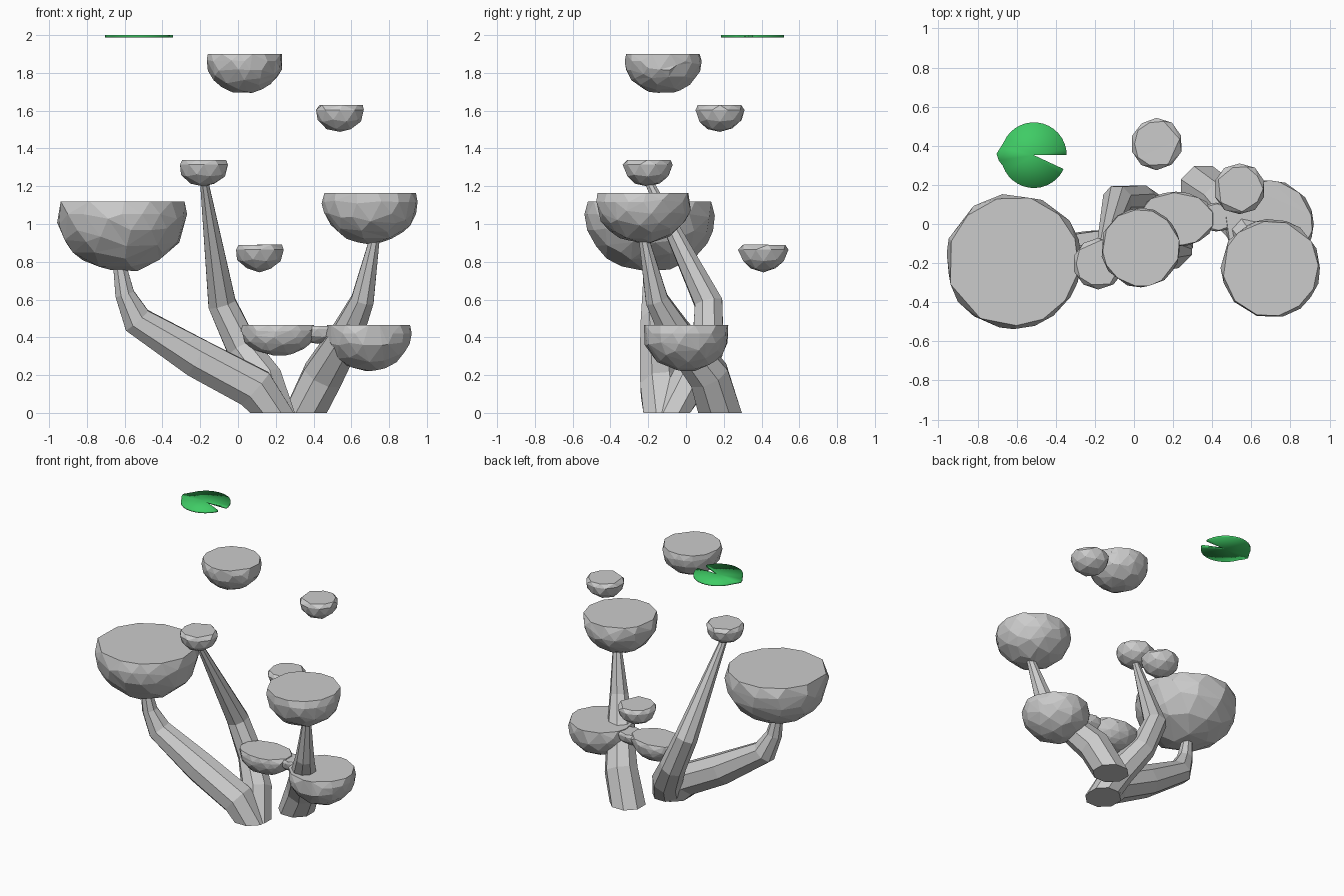
import bpy, bmesh, math, random
from mathutils import Vector

if "Cube" in bpy.data.objects:
    bpy.data.objects.remove(bpy.data.objects["Cube"])

random.seed(4)


def make_object(name, bm, smooth=False):
    bmesh.ops.recalc_face_normals(bm, faces=bm.faces)
    mesh = bpy.data.meshes.new(name)
    bm.to_mesh(mesh)
    bm.free()
    for p in mesh.polygons:
        p.use_smooth = smooth
    ob = bpy.data.objects.new(name, mesh)
    bpy.context.collection.objects.link(ob)
    return ob


def island(name, x, y, top, rx, ry, h, detail=3, ratio=0.4):
    """Faceted bowl-shaped rock with a flat top."""
    cut = 0.22
    bm = bmesh.new()
    bmesh.ops.create_icosphere(bm, subdivisions=detail, radius=1)
    for v in bm.verts:
        v.co *= random.uniform(0.965, 1.01)
        z = min(v.co.z, cut)
        v.co = (x + v.co.x * rx, y + v.co.y * ry, top + (z - cut) * h / (1 + cut))
    ob = make_object(name, bm)
    dec = ob.modifiers.new("facets", "DECIMATE")
    dec.ratio = ratio
    return ob


def branch(name, points, sides=8):
    """Tapered faceted limb through (x, y, z, radius) points."""
    bm = bmesh.new()
    pos = [Vector(p[:3]) for p in points]
    rings = []
    for i, p in enumerate(points):
        if i == 0:
            t = Vector((0, 0, 1))
        else:
            t = (pos[min(i + 1, len(pos) - 1)] - pos[i]).normalized() + (pos[i] - pos[i - 1]).normalized()
        q = Vector((0, 0, 1)).rotation_difference(t)
        ring = []
        for k in range(sides):
            a = math.tau * (k + 0.5) / sides
            ring.append(bm.verts.new(pos[i] + q @ Vector((math.cos(a), math.sin(a), 0)) * p[3]))
        rings.append(ring)
    for lo, hi in zip(rings, rings[1:]):
        for k in range(sides):
            n = (k + 1) % sides
            bm.faces.new((lo[k], lo[n], hi[n], hi[k]))
    bm.faces.new(rings[0])
    bm.faces.new(rings[-1])
    return make_object(name, bm)


# Flat-topped islands, large and low
island("left_island", -0.615, -0.19, 1.12, 0.35, 0.35, 0.375)
island("right_island", 0.70, -0.225, 1.165, 0.255, 0.255, 0.27)
island("low_island", 0.69, 0.0, 0.465, 0.23, 0.23, 0.245)
island("top_island", 0.035, -0.12, 1.9, 0.205, 0.205, 0.21)

# Small islands
for name, x, y, top in (("floating_island", 0.54, 0.18, 1.63),
                        ("middle_island", -0.182, -0.203, 1.34),
                        ("back_island", 0.115, 0.41, 0.89)):
    island(name, x, y, top, 0.134, 0.134, 0.145, 2, 0.8)

# Low ledge joined to the low island by a narrow neck
island("low_ledge", 0.215, 0.025, 0.465, 0.20, 0.14, 0.165)
island("ledge_neck", 0.42, 0.035, 0.46, 0.14, 0.075, 0.095, 2, 0.8)

# Three trunks rising from the ground
branch("left_trunk", [(0.18, -0.11, 0, 0.125), (0.09, -0.13, 0.13, 0.12), (-0.215, -0.14, 0.29, 0.112),
                      (-0.535, -0.16, 0.49, 0.085), (-0.60, -0.18, 0.63, 0.055), (-0.63, -0.19, 0.80, 0.035)])
branch("middle_trunk", [(0.20, -0.08, 0, 0.11), (0.14, 0.02, 0.17, 0.105), (0.025, 0.115, 0.34, 0.09),
                        (-0.085, 0.12, 0.58, 0.08), (-0.18, -0.20, 1.23, 0.023)])
branch("right_trunk", [(0.355, 0.18, 0, 0.125), (0.45, 0.12, 0.2, 0.115), (0.585, -0.06, 0.43, 0.09),
                       (0.66, -0.155, 0.6, 0.065), (0.725, -0.225, 0.93, 0.028)])

# Thin leaf pad with a notch on one side and a small point on the other
cx, cy = -0.512, 0.352
bm = bmesh.new()
outline = [bm.verts.new((cx, cy, 1.988))]
steps = 32
for i in range(steps + 1):
    deg = 335 * i / steps
    r = 0.168 + 0.026 * max(0, 1 - abs(deg - 180) / 18)
    a = math.radians(deg)
    outline.append(bm.verts.new((cx + r * math.cos(a), cy + r * math.sin(a), 1.988)))
faces = [bm.faces.new((outline[0], outline[i], outline[i + 1])) for i in range(1, steps + 1)]
ext = bmesh.ops.extrude_face_region(bm, geom=faces, use_keep_orig=True)
for v in ext["geom"]:
    if isinstance(v, bmesh.types.BMVert):
        v.co.z = 2.0
pad = make_object("leaf_pad", bm, smooth=True)
green = bpy.data.materials.new("leaf_green")
green.diffuse_color = (0.05, 0.6, 0.13, 1)
green.use_nodes = True
green.node_tree.nodes["Principled BSDF"].inputs["Base Color"].default_value = green.diffuse_color
pad.data.materials.append(green)
